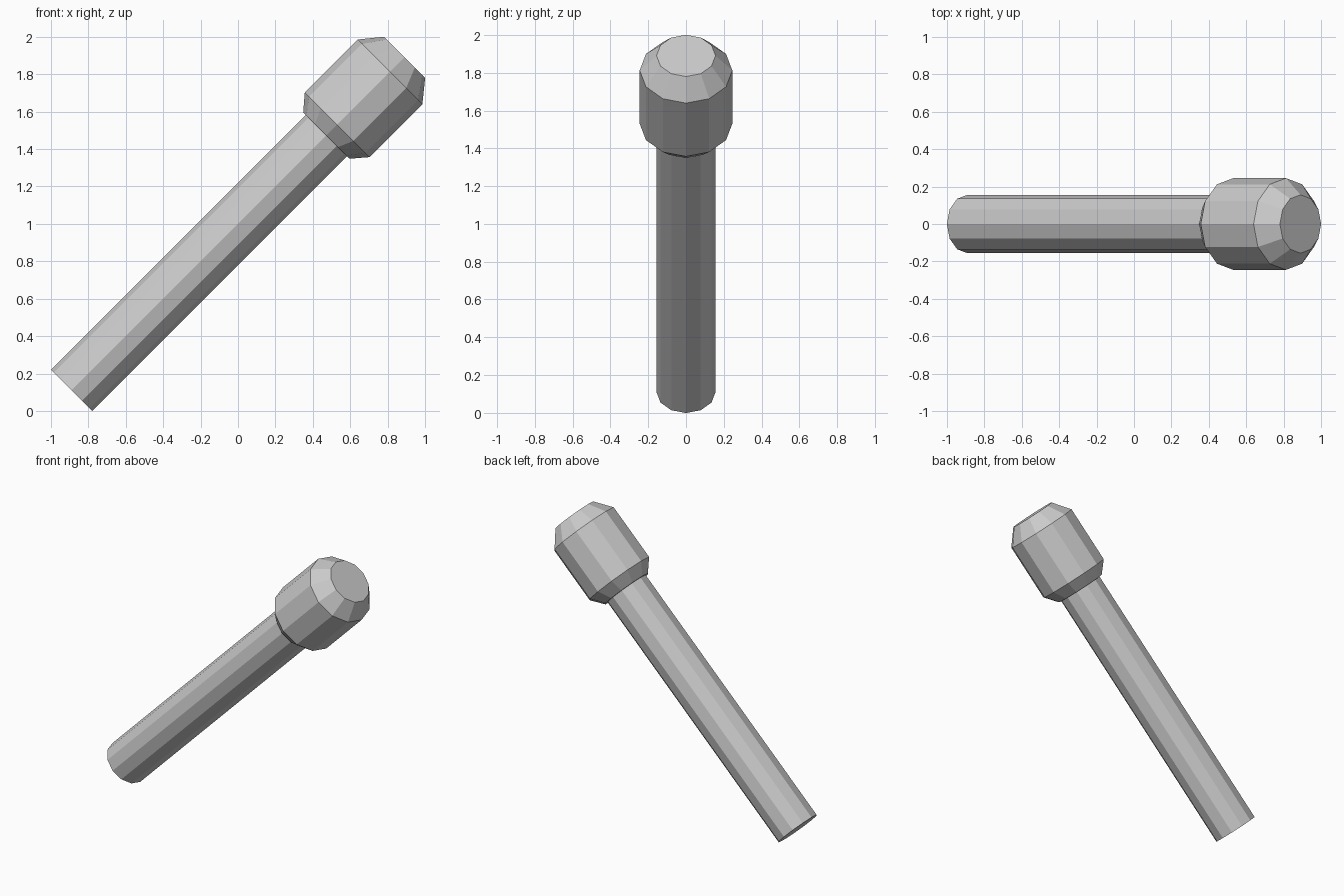
import bpy, bmesh, math
from mathutils import Matrix

if "Cube" in bpy.data.objects:
    bpy.data.objects.remove(bpy.data.objects["Cube"])

SIDES = 12
# Shared axis leans 45 degrees towards +x through (0, 0, 1)
TILT = Matrix.Translation((0, 0, 1)) @ Matrix.Rotation(math.radians(45), 4, 'Y')


def lathe(name, profile):
    """Closed flat-sided turning from (radius, position along axis) pairs."""
    bm = bmesh.new()
    rings = []
    for r, t in profile:
        angles = [2 * math.pi * i / SIDES for i in range(SIDES)]
        rings.append([bm.verts.new((r * math.cos(a), r * math.sin(a), t)) for a in angles])
    for low, high in zip(rings, rings[1:]):
        for i in range(SIDES):
            j = (i + 1) % SIDES
            bm.faces.new((low[i], low[j], high[j], high[i]))
    bm.faces.new(rings[0][::-1])
    bm.faces.new(rings[-1])
    bm.transform(TILT)
    mesh = bpy.data.meshes.new(name)
    bm.to_mesh(mesh)
    bm.free()
    obj = bpy.data.objects.new(name, mesh)
    bpy.context.collection.objects.link(obj)
    return obj


# Long straight handle, ending just inside the head
lathe("handle", [(0.156, -1.259), (0.156, 0.70)])

# Chamfered head
lathe("head", [(0.175, 0.668), (0.245, 0.75), (0.245, 1.149), (0.156, 1.259)])
